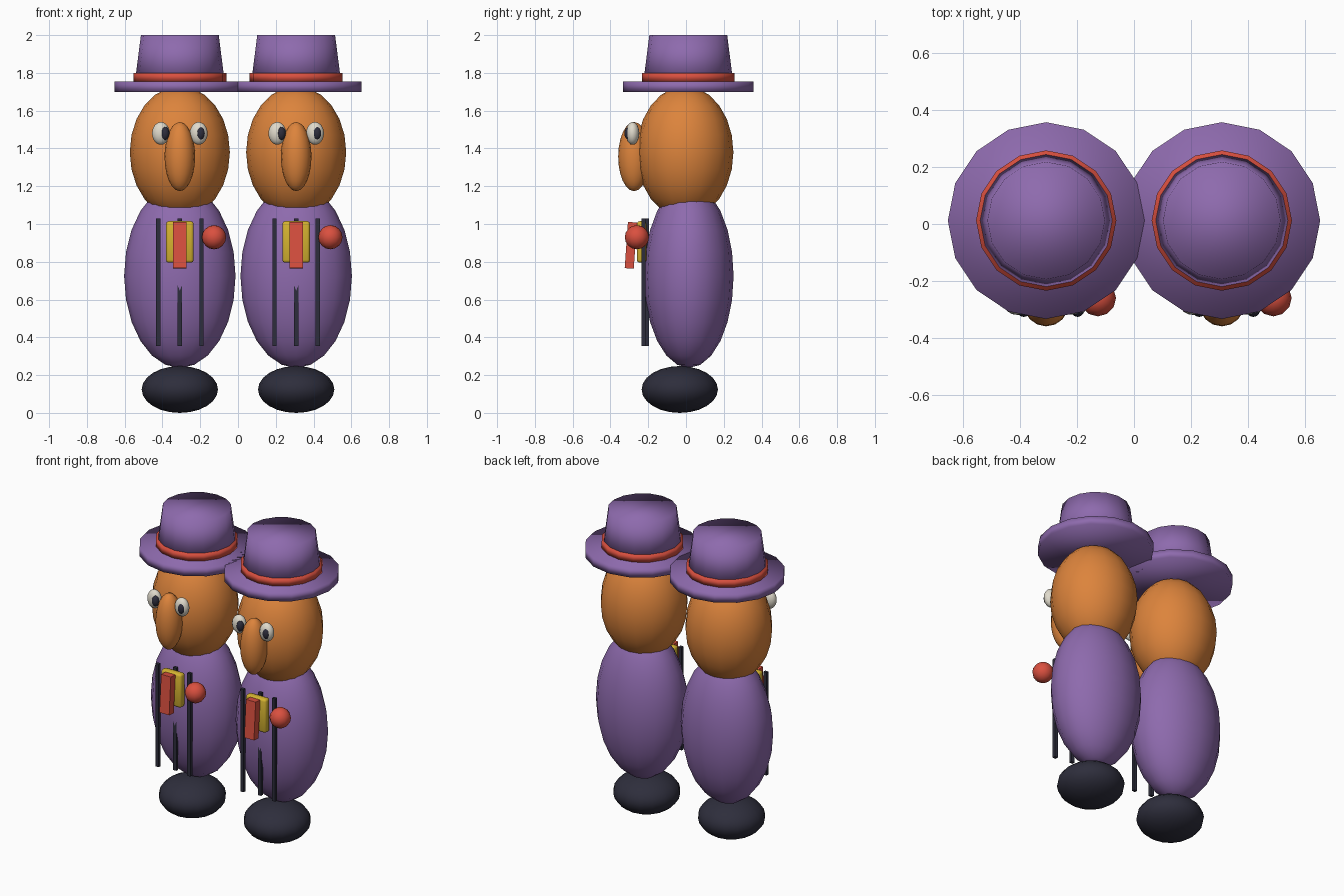
import bpy
import math

if "Cube" in bpy.data.objects:
    bpy.data.objects.remove(bpy.data.objects["Cube"])


def material(name, rgb):
    m = bpy.data.materials.new(name)
    m.diffuse_color = (*rgb, 1)
    m.use_nodes = True
    m.node_tree.nodes["Principled BSDF"].inputs["Base Color"].default_value = m.diffuse_color
    return m


PURPLE = material("purple", (0.27, 0.145, 0.42))
ORANGE = material("orange", (0.72, 0.23, 0.045))
RED = material("red", (0.70, 0.08, 0.05))
YELLOW = material("yellow", (0.66, 0.45, 0.03))
WHITE = material("off_white", (0.74, 0.70, 0.60))
DARK = material("dark_navy", (0.027, 0.027, 0.045))


def finish(name, mat, smooth=True):
    ob = bpy.context.object
    ob.name = name
    ob.data.materials.append(mat)
    if smooth:
        bpy.ops.object.shade_smooth()
    return ob


def ball(name, mat, loc, radii, segs=16, rings=12):
    bpy.ops.mesh.primitive_uv_sphere_add(segments=segs, ring_count=rings, radius=1, location=loc)
    bpy.context.object.scale = radii
    return finish(name, mat)


def drum(name, mat, x, z0, z1, r0, r1):
    # 16-sided, softly shaded hat section
    bpy.ops.mesh.primitive_cone_add(vertices=16, radius1=r0, radius2=r1, depth=z1 - z0,
                                    location=(x, 0.012, (z0 + z1) / 2))
    return finish(name, mat)


def box(name, mat, loc, size, tilt=0.0, bevel=0.0):
    bpy.ops.mesh.primitive_cube_add(size=1, location=loc, rotation=(tilt, 0, 0))
    ob = bpy.context.object
    ob.scale = size
    bpy.ops.object.transform_apply(location=False, rotation=False, scale=True)
    finish(name, mat, smooth=bevel > 0)
    if bevel:
        mod = ob.modifiers.new("rounded_edges", 'BEVEL')
        mod.width = bevel
        mod.segments = 2
    return ob


def figure(x, side):
    # Body, foot and head
    ball(side + "_foot", DARK, (x, -0.033, 0.124), (0.202, 0.202, 0.124))
    ball(side + "_body", PURPLE, (x, 0.015, 0.725), (0.295, 0.237, 0.487))
    ball(side + "_head", ORANGE, (x, -0.005, 1.38), (0.265, 0.256, 0.35))

    # Face
    ball(side + "_nose", ORANGE, (x, -0.275, 1.357), (0.081, 0.084, 0.183))
    for label, ex, px in (("outer", -0.1, -0.079), ("inner", 0.1, 0.110)):
        ball(f"{side}_{label}_eye", WHITE, (x + ex, -0.283, 1.48), (0.047, 0.036, 0.06))
        ball(f"{side}_{label}_pupil", DARK, (x + px, -0.302, 1.48), (0.024, 0.024, 0.036), 12, 8)

    # Hat
    drum(side + "_hat_brim", PURPLE, x, 1.70, 1.755, 0.345, 0.345)
    drum(side + "_hat_band", RED, x, 1.755, 1.80, 0.246, 0.246)
    drum(side + "_hat_crown", PURPLE, x, 1.75, 2.0, 0.238, 0.206)

    # Coat lines
    for label, dx, y in (("first", -0.115, -0.225), ("middle", 0, -0.207), ("last", 0.115, -0.225)):
        box(f"{side}_{label}_coat_line", DARK, (x + dx, y, 0.692), (0.023, 0.02, 0.675))

    # Shirt front, tie and flower
    box(side + "_shirt_front", YELLOW, (x, -0.235, 0.905), (0.146, 0.05, 0.22), bevel=0.014)
    box(side + "_tie", RED, (x, -0.292, 0.887), (0.07, 0.048, 0.245), tilt=-0.07)
    ball(side + "_flower", RED, (x + 0.181, -0.26, 0.93), (0.064, 0.064, 0.064), 12, 8)


for cx, side in ((-0.308, "left"), (0.308, "right")):
    figure(cx, side)
